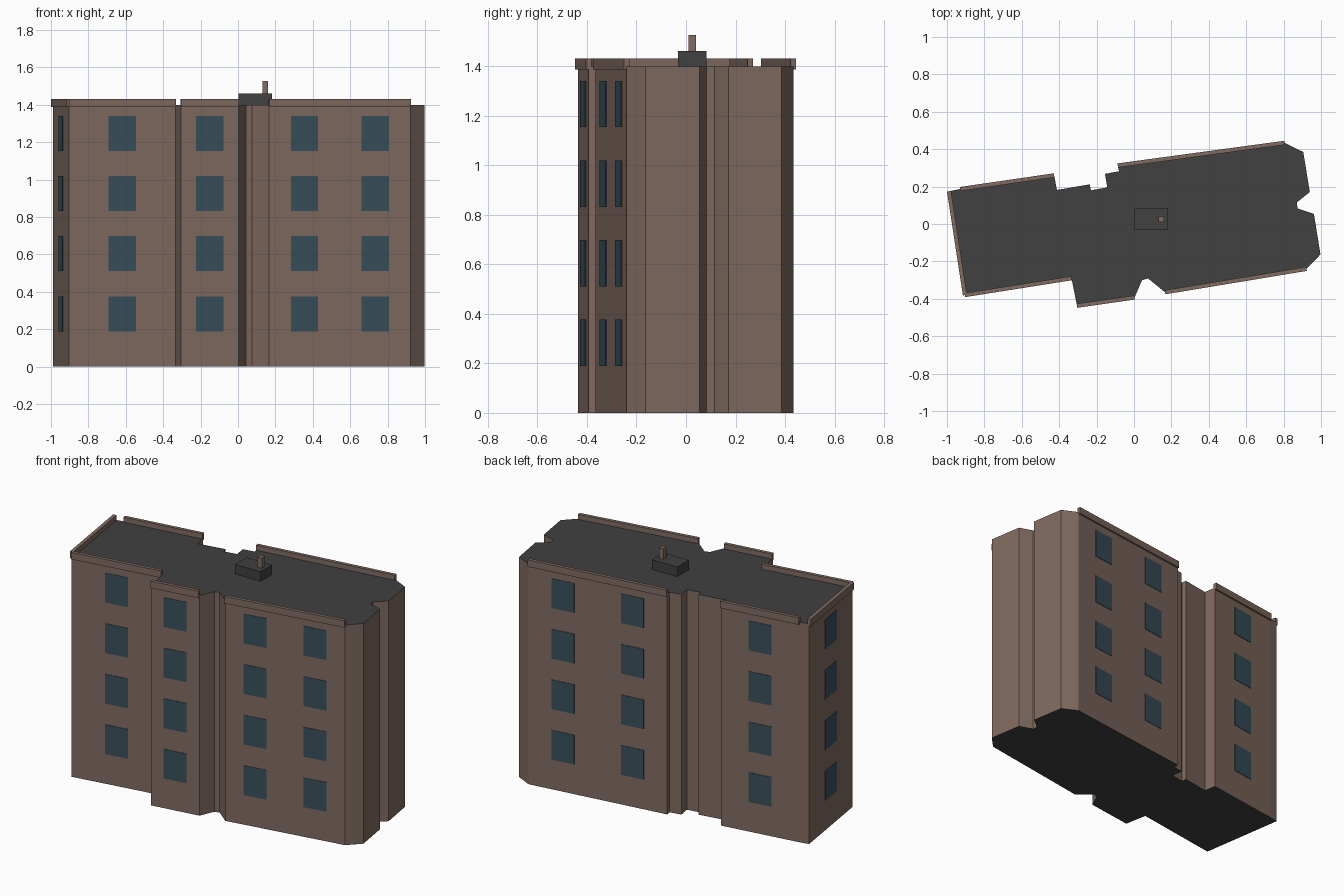
import bpy, bmesh, math
from mathutils import Vector, Matrix

if "Cube" in bpy.data.objects:
    bpy.data.objects.remove(bpy.data.objects["Cube"])


def material(name, rgb):
    m = bpy.data.materials.new(name)
    m.diffuse_color = (*rgb, 1)
    m.use_nodes = True
    m.node_tree.nodes["Principled BSDF"].inputs["Base Color"].default_value = m.diffuse_color
    return m


WALL = material("brown_wall", (0.215, 0.145, 0.117))
ROOF = material("dark_roof", (0.052, 0.052, 0.052))
GLASS = material("blue_glass", (0.040, 0.078, 0.104))

ROOF_Z = 1.40

# Footprint, counter-clockwise from the left back corner
FOOT = [(-0.989, 0.175), (-0.904, -0.38), (-0.334, -0.29), (-0.305, -0.437),
        (0.003, -0.393), (0.043, -0.300), (0.075, -0.291), (0.166, -0.365),
        (0.922, -0.240), (0.997, -0.163), (0.962, 0.054), (0.875, 0.083),
        (0.870, 0.115), (0.940, 0.171), (0.905, 0.385), (0.805, 0.434),
        (-0.087, 0.313), (-0.080, 0.282), (-0.155, 0.268), (-0.143, 0.196),
        (-0.230, 0.180), (-0.237, 0.212), (-0.412, 0.182), (-0.427, 0.260),
        (-0.930, 0.187)]

# Main walls: index of the first footprint corner -> window columns
MAIN_WALLS = {0: 1, 1: 1, 3: 1, 7: 2, 15: 2, 23: 1}


def finish(name, bm, *mats):
    me = bpy.data.meshes.new(name)
    bm.to_mesh(me)
    bm.free()
    for m in mats:
        me.materials.append(m)
    ob = bpy.data.objects.new(name, me)
    bpy.context.collection.objects.link(ob)
    return ob


def add_box(bm, centre, size, angle=0.0):
    mat = (Matrix.Translation(centre) @ Matrix.Rotation(angle, 4, 'Z')
           @ Matrix.Diagonal((*size, 1)))
    bmesh.ops.create_cube(bm, size=1, matrix=mat)


def box(name, lo, hi, mat):
    bm = bmesh.new()
    lo, hi = Vector(lo), Vector(hi)
    add_box(bm, (lo + hi) / 2, hi - lo)
    return finish(name, bm, mat)


# Building body: extruded footprint, dark roof and base
bm = bmesh.new()
base = bm.faces.new([bm.verts.new((x, y, 0)) for x, y in FOOT])
top = bmesh.ops.extrude_face_region(bm, geom=[base], use_keep_orig=True)["geom"]
bmesh.ops.translate(bm, vec=(0, 0, ROOF_Z),
                    verts=[g for g in top if isinstance(g, bmesh.types.BMVert)])
bmesh.ops.recalc_face_normals(bm, faces=bm.faces)
for f in bm.faces:
    f.material_index = 1 if abs(f.normal.z) > 0.5 else 0
finish("building_body", bm, WALL, ROOF)

# Parapets and window plates along the main walls
parapets, windows = bmesh.new(), bmesh.new()
for i, columns in MAIN_WALLS.items():
    a = Vector((*FOOT[i], 0))
    b = Vector((*FOOT[(i + 1) % len(FOOT)], 0))
    d = b - a
    angle = math.atan2(d.y, d.x)
    mid = (a + b) / 2
    add_box(parapets, (mid.x, mid.y, 1.41), (d.length, 0.022, 0.044), angle)
    for c in range(columns):
        p = a + d * (c + 0.5) / columns
        for floor in range(4):
            add_box(windows, (p.x, p.y, 0.283 + 0.3215 * floor),
                    (0.147, 0.006, 0.187), angle)
finish("parapets", parapets, WALL)
finish("windows", windows, GLASS)

# Rooftop unit with vent pipe
box("rooftop_unit", (0.003, -0.032, ROOF_Z - 0.005), (0.181, 0.083, 1.461), ROOF)
box("vent_pipe", (0.131, 0.011, 1.45), (0.161, 0.041, 1.527), WALL)
